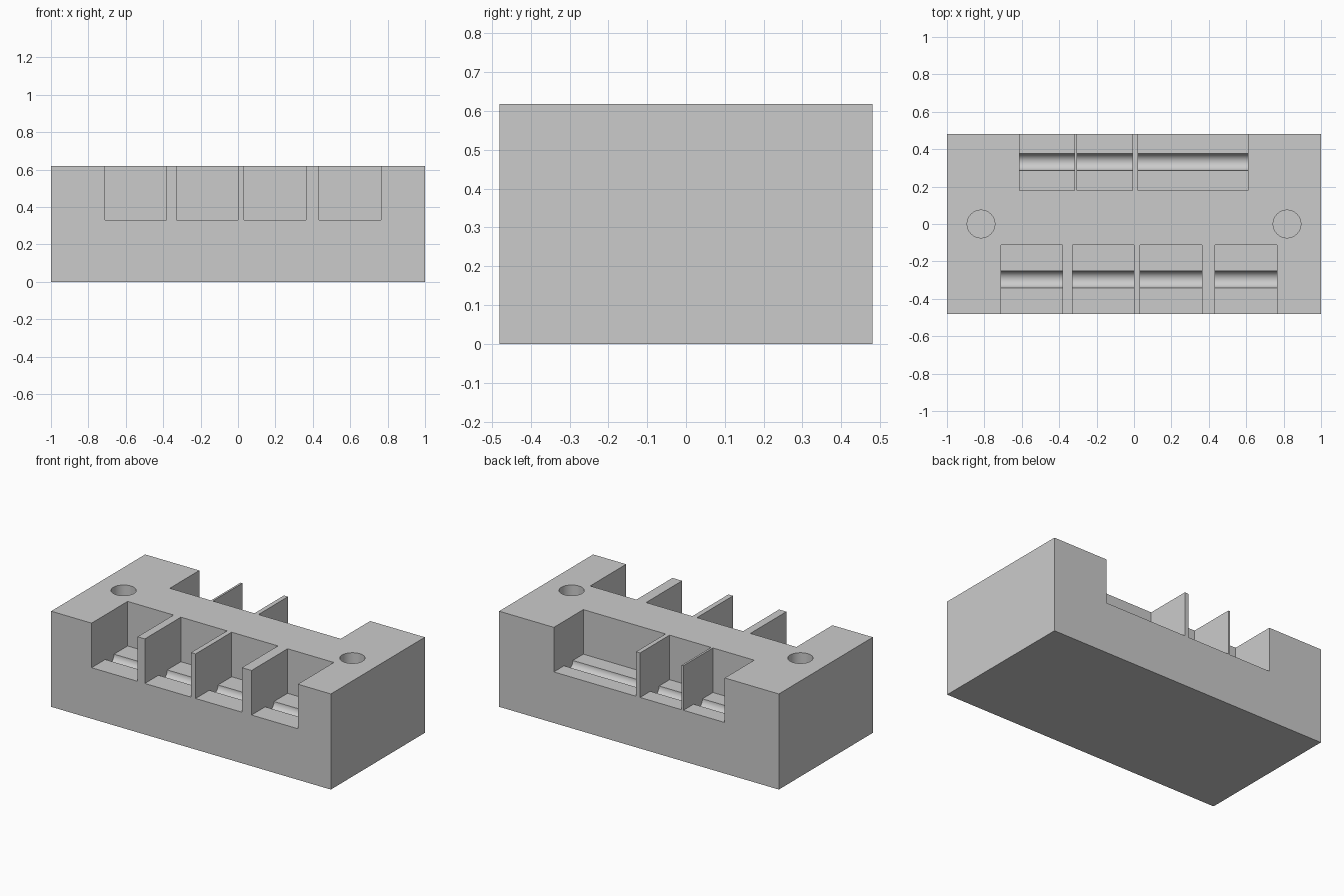
import bpy, bmesh
from math import pi, sin, cos, radians

if "Cube" in bpy.data.objects:
    bpy.data.objects.remove(bpy.data.objects["Cube"])

HALF_X, HALF_Y, TOP, FLOOR = 1.0, 0.48, 0.618, 0.33
GROOVE_R = 0.045

grey = bpy.data.materials.new("plain grey")
grey.use_nodes = True
colour = (0.6, 0.6, 0.6, 1)
grey.diffuse_color = colour
grey.node_tree.nodes["Principled BSDF"].inputs["Base Color"].default_value = colour


def make_object(name, bm):
    bmesh.ops.recalc_face_normals(bm, faces=bm.faces)
    mesh = bpy.data.meshes.new(name)
    bm.to_mesh(mesh)
    bm.free()
    mesh.materials.append(grey)
    obj = bpy.data.objects.new(name, mesh)
    bpy.context.collection.objects.link(obj)
    return obj


def extrude(bm, points, offset):
    """Extrude a closed outline along an offset into a solid."""
    face = bm.faces.new([bm.verts.new(p) for p in points])
    new = bmesh.ops.extrude_face_region(bm, geom=[face])["geom"]
    bmesh.ops.translate(bm, vec=offset,
                        verts=[v for v in new if isinstance(v, bmesh.types.BMVert)])


def add_pocket(bm, x0, x1, y0, y1, groove_y):
    """Open-topped bay with a half-round groove across its floor."""
    steps = 24
    arc = [(x0, groove_y - GROOVE_R * cos(pi * i / steps),
            FLOOR - GROOVE_R * sin(pi * i / steps)) for i in range(steps + 1)]
    outline = [(x0, y0, TOP + 0.1), (x0, y0, FLOOR)] + arc
    outline += [(x0, y1, FLOOR), (x0, y1, TOP + 0.1)]
    extrude(bm, outline, (x1 - x0, 0, 0))


# Solid block
bm = bmesh.new()
extrude(bm, [(-HALF_X, -HALF_Y, 0), (HALF_X, -HALF_Y, 0),
             (HALF_X, HALF_Y, 0), (-HALF_X, HALF_Y, 0)], (0, 0, TOP))
block = make_object("holder_block", bm)

# Front and back bays
bm = bmesh.new()
for x0, x1 in [(-0.711, -0.382), (-0.33, 0.0), (0.033, 0.364), (0.433, 0.764)]:
    add_pocket(bm, x0, x1, -HALF_Y - 0.1, -0.112, -0.296)
for x0, x1 in [(-0.613, -0.318), (-0.305, -0.008), (0.021, 0.609)]:
    add_pocket(bm, x0, x1, 0.179, HALF_Y + 0.1, 0.331)

# Blind screw holes at both ends
sides = 48
for x in (-0.818, 0.818):
    ring = [(x + 0.074 * cos(2 * pi * i / sides), 0.074 * sin(2 * pi * i / sides), FLOOR)
            for i in range(sides)]
    extrude(bm, ring, (0, 0, TOP - FLOOR + 0.1))
cutter = make_object("bay_cutter", bm)
cutter.hide_render = True

# Carve the block
carve = block.modifiers.new("carve", "BOOLEAN")
carve.operation = "DIFFERENCE"
carve.solver = "EXACT"
carve.object = cutter
bpy.ops.object.select_all(action="DESELECT")
block.select_set(True)
bpy.context.view_layer.objects.active = block
bpy.ops.object.modifier_apply(modifier=carve.name)
bpy.data.objects.remove(cutter)
bpy.ops.object.shade_smooth_by_angle(angle=radians(30))
